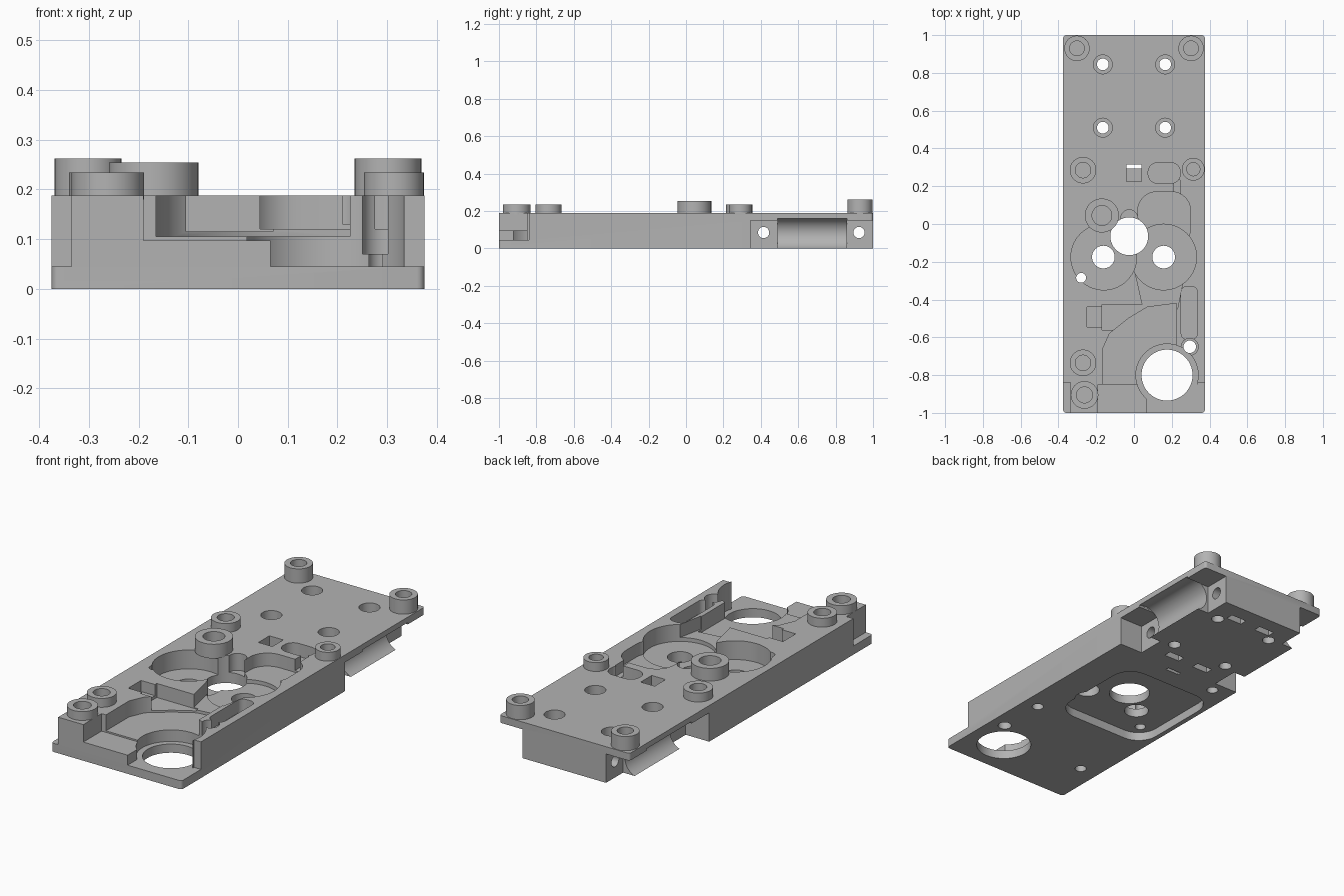
import bpy, bmesh, math
from mathutils import Matrix

cube = bpy.data.objects.get("Cube")
if cube:
    bpy.data.objects.remove(cube, do_unlink=True)

grey = bpy.data.materials.new("plain_grey")
grey.use_nodes = True
colour = (0.45, 0.45, 0.45, 1)
grey.diffuse_color = colour
grey.node_tree.nodes["Principled BSDF"].inputs["Base Color"].default_value = colour

TOP = 0.188
OVER = 0.4


def prism(name, pts, z0, z1):
    """Closed vertical prism over a 2D outline."""
    bm = bmesh.new()
    face = bm.faces.new([bm.verts.new((x, y, z0)) for x, y in pts])
    moved = bmesh.ops.extrude_face_region(bm, geom=[face])["geom"]
    bmesh.ops.translate(bm, vec=(0, 0, z1 - z0),
                        verts=[v for v in moved if isinstance(v, bmesh.types.BMVert)])
    bmesh.ops.recalc_face_normals(bm, faces=bm.faces)
    mesh = bpy.data.meshes.new(name)
    bm.to_mesh(mesh)
    bm.free()
    ob = bpy.data.objects.new(name, mesh)
    bpy.context.collection.objects.link(ob)
    mesh.materials.append(grey)
    return ob


def rounded(x0, x1, y0, y1, r, n=8):
    """Rectangle outline with round corners."""
    pts = []
    corners = [(x1 - r, y1 - r), (x0 + r, y1 - r), (x0 + r, y0 + r), (x1 - r, y0 + r)]
    for k, (cx, cy) in enumerate(corners):
        for i in range(n + 1):
            a = (k + i / n) * math.pi / 2
            pts.append((cx + r * math.cos(a), cy + r * math.sin(a)))
    return pts


def circle(x, y, r, n=56):
    return [(x + r * math.cos(i * math.tau / n), y + r * math.sin(i * math.tau / n))
            for i in range(n)]


def rect(x0, x1, y0, y1):
    return [(x0, y0), (x1, y0), (x1, y1), (x0, y1)]


def cut(target, cutter):
    mod = target.modifiers.new("cut", 'BOOLEAN')
    mod.operation = 'DIFFERENCE'
    mod.solver = 'EXACT'
    mod.object = cutter
    bpy.context.view_layer.objects.active = target
    bpy.ops.object.modifier_apply(modifier=mod.name)
    bpy.data.objects.remove(cutter, do_unlink=True)


def pocket(pts, z0, z1=OVER):
    cut(body, prism("cutter", pts, z0, z1))


def bar(axis, centre, r, length):
    """Horizontal round cutter along x or y."""
    ob = prism("cutter", circle(0, 0, r), -length / 2, length / 2)
    turn = Matrix.Rotation(math.pi / 2, 4, 'Y' if axis == 'x' else 'X')
    ob.data.transform(Matrix.Translation(centre) @ turn)
    cut(body, ob)


body = prism("base_plate", rounded(-0.375, 0.375, -1, 1, 0.015, 4), 0, TOP)

# Undercut rear sides with a concave cradle on each side
for s in (-1, 1):
    for y0, y1 in ((0.345, 0.49), (0.86, 1.2)):
        pocket(rect(*sorted((s * 0.24, s * 0.6)), y0, y1), -0.2, 0.15)
    pocket(rect(*sorted((s * 0.315, s * 0.6)), 0.489, 0.861), -0.2, 0.16)
    bar('y', (s * 0.335, 0.675, 0.08), 0.085, 0.37)
for y in (0.415, 0.925):
    bar('x', (0, y, 0.085), 0.03, 2)

# Front end: corner notches, ledges and open tray
for s in (-1, 1):
    pocket(rect(*sorted((s * 0.335, s * 0.6)), -1.2, -0.84), 0.045)
pocket(rect(0.065, 0.6, -1.2, -0.85), 0.045)
pocket(rect(-0.19, 0.07, -1.2, -0.85), 0.097)
pocket([(-0.165, -0.86), (0.225, -0.86), (0.225, -0.42), (0.07, -0.44),
        (-0.03, -0.5), (-0.13, -0.58), (-0.165, -0.66)], 0.105)
pocket(circle(0.175, -0.8, 0.165), 0.045)
pocket(circle(0.175, -0.8, 0.135), -0.2)
pocket(circle(0.295, -0.65, 0.045), 0.07)
pocket(circle(0.295, -0.65, 0.033), -0.2)

# Tilted side slot, side channel and link to the middle
pocket(rect(-0.25, -0.16, -0.545, -0.44), 0.13)
pocket([(-0.17, -0.56), (-0.08, -0.56), (0.07, -0.45), (0.07, -0.425), (-0.17, -0.425)], 0.115)
pocket(rounded(0.25, 0.335, -0.61, -0.33, 0.03), 0.12)
pocket([(0.0, -0.23), (0.05, -0.45), (0.23, -0.45), (0.27, -0.25)], 0.12)

# Recess under the middle
pocket(rounded(-0.35, 0.2, -0.36, 0.19, 0.11), -0.2, 0.045)

# Twin round wells, upper pocket and their through holes
pocket(circle(-0.16, -0.175, 0.174), 0.09)
pocket(circle(0.157, -0.175, 0.174), 0.1)
pocket(rounded(0.02, 0.3, -0.12, 0.17, 0.1), 0.12)
pocket(circle(-0.025, 0.03, 0.045), 0.1)
pocket(rounded(0.21, 0.245, 0.1, 0.24, 0.015), 0.13)
for x, y, r in ((-0.025, -0.065, 0.1), (-0.162, -0.175, 0.06),
                (0.157, -0.175, 0.06), (-0.28, -0.285, 0.026)):
    pocket(circle(x, y, r), -0.2)

# Small slots behind the wells
pocket(rounded(0.075, 0.245, 0.215, 0.325, 0.05), 0.12)
pocket(rect(-0.04, 0.04, 0.225, 0.315), 0.06)
pocket(rect(-0.04, 0.04, 0.295, 0.314), -0.2)

# Counterbored rear holes and pockets in the underside
for x in (-0.165, 0.165):
    for y in (0.51, 0.845):
        pocket(circle(x, y, 0.05), 0.1)
        pocket(circle(x, y, 0.031), -0.2)
for x in (-0.09, 0.09):
    for y in (0.42, 0.9):
        pocket(rect(x - 0.045, x + 0.045, y - 0.02, y + 0.02), -0.2, 0.05)
for x, y in ((-0.27, -0.735), (0.29, -0.4), (-0.27, 0.285)):
    pocket(circle(x, y, 0.028), -0.2, 0.06)

# Screw bosses
bosses = [("rear_left_boss", 0.302, 0.93, 0.067, 0.262),
          ("rear_right_boss", -0.302, 0.93, 0.067, 0.262),
          ("mid_left_boss", 0.314, 0.29, 0.06, 0.234),
          ("mid_right_boss", -0.27, 0.285, 0.07, 0.234),
          ("well_boss", -0.17, 0.045, 0.09, 0.254),
          ("side_boss", -0.27, -0.735, 0.07, 0.234),
          ("front_boss", -0.262, -0.905, 0.073, 0.234)]
parts = [body]
for name, x, y, r, z in bosses:
    boss = prism(name, circle(x, y, r), 0.18, z)
    cut(boss, prism("cutter", circle(x, y, r * 0.58), TOP + 0.004, OVER))
    parts.append(boss)

# Crisp edges, smooth round walls
bpy.ops.object.select_all(action='DESELECT')
for ob in parts:
    ob.select_set(True)
bpy.context.view_layer.objects.active = body
bpy.ops.object.shade_smooth_by_angle(angle=math.radians(30))
